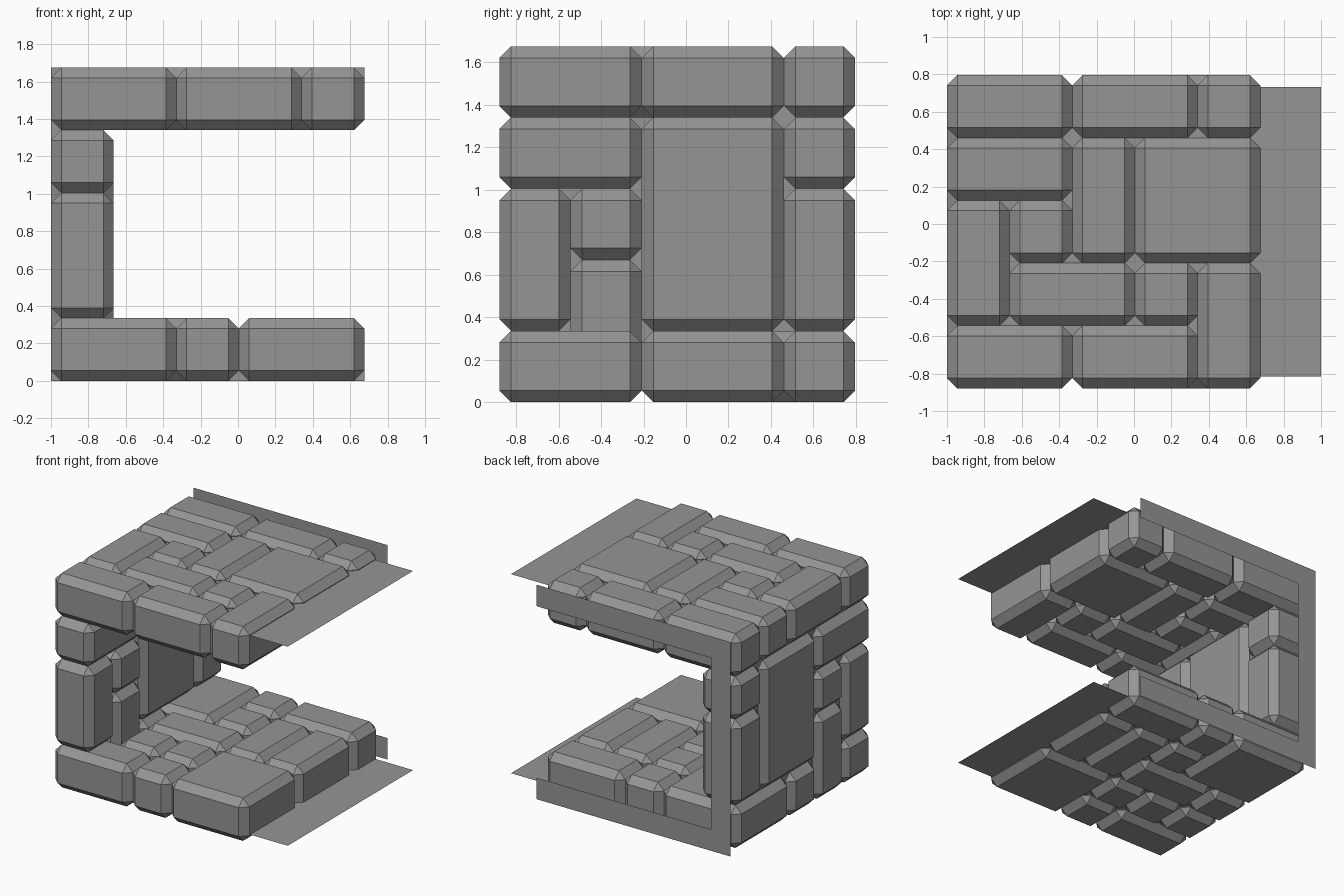
import bpy, bmesh

if "Cube" in bpy.data.objects:
    bpy.data.objects.remove(bpy.data.objects["Cube"])

U = 0.335                      # grid cell of the brickwork
X0, Y0 = -1.0, -0.879          # grid origin
CHAMFER = 0.055

# Dark grey stone
stone = bpy.data.materials.new("dark_stone")
stone.diffuse_color = (0.3, 0.3, 0.3, 1)
stone.use_nodes = True
stone.node_tree.nodes["Principled BSDF"].inputs["Base Color"].default_value = stone.diffuse_color


def finish(name, bm):
    me = bpy.data.meshes.new(name)
    bm.to_mesh(me)
    bm.free()
    me.materials.append(stone)
    bpy.context.collection.objects.link(bpy.data.objects.new(name, me))


def block(name, i0, i1, j0, j1, k0, k1):
    """Chamfered stone filling a range of grid cells."""
    lo = (X0 + i0 * U, Y0 + j0 * U, k0 * U)
    hi = (X0 + i1 * U, Y0 + j1 * U, k1 * U)
    bm = bmesh.new()
    bmesh.ops.create_cube(bm, size=1)
    for v in bm.verts:
        v.co = [hi[a] if v.co[a] > 0 else lo[a] for a in range(3)]
    bmesh.ops.bevel(bm, geom=bm.edges[:], offset=CHAMFER, segments=1,
                    affect='EDGES', profile=0.5)
    finish(name, bm)


def sheet(name, points):
    """Single flat polygon."""
    bm = bmesh.new()
    bm.faces.new([bm.verts.new(p) for p in points])
    finish(name, bm)


# Ceiling stones: (x0, x1, y0, y1) in cells
ceiling = [(0, 2, 4, 5), (2, 4, 4, 5), (4, 5, 4, 5), (0, 2, 3, 4), (2, 3, 2, 4),
           (3, 5, 2, 4), (0, 1, 1, 3), (1, 2, 2, 3), (1, 3, 1, 2), (3, 4, 1, 2),
           (4, 5, 0, 2), (0, 2, 0, 1), (2, 4, 0, 1)]
for c in ceiling:
    block("ceiling_stone", *c, 4, 5)

# Floor stones
floor = [(0, 2, 0, 1), (2, 3, 0, 1), (3, 5, 0, 2), (1, 2, 1, 2), (2, 3, 1, 2),
         (0, 1, 2, 3), (1, 3, 2, 3), (2, 3, 3, 4), (3, 4, 2, 4), (4, 5, 2, 4),
         (0, 2, 3, 5), (2, 3, 4, 5), (3, 5, 4, 5)]
for c in floor:
    block("floor_stone", *c, 0, 1)

# Wall stones: (y0, y1, z0, z1) in cells; one reaches down through the floor
wall = [(0, 2, 3, 4), (0, 1, 1, 3), (1, 2, 2, 3), (1, 2, 0, 2),
        (2, 4, 1, 4), (4, 5, 3, 4), (4, 5, 1, 3)]
for c in wall:
    block("wall_stone", 0, 1, *c)

# Mortar sheets behind the joints
ya, yb, za, zb, xa = -0.815, 0.732, 0.06, 1.615, -0.94
for name, z in (("floor_mortar", za), ("ceiling_mortar", zb)):
    sheet(name, [(xa, ya, z), (1, ya, z), (1, yb, z), (xa, yb, z)])
sheet("wall_mortar", [(xa, ya, za), (xa, ya, zb), (xa, yb, zb), (xa, yb, za)])

# C-shaped back sheet, half a stone wide
H, R, T = U / 2, X0 + 5 * U, 5 * U
outline = [(R, 0), (X0, 0), (X0, T), (R, T), (R, T - H),
           (X0 + H, T - H), (X0 + H, H), (R, H)]
sheet("back_sheet", [(x, -Y0, z) for x, z in outline])
